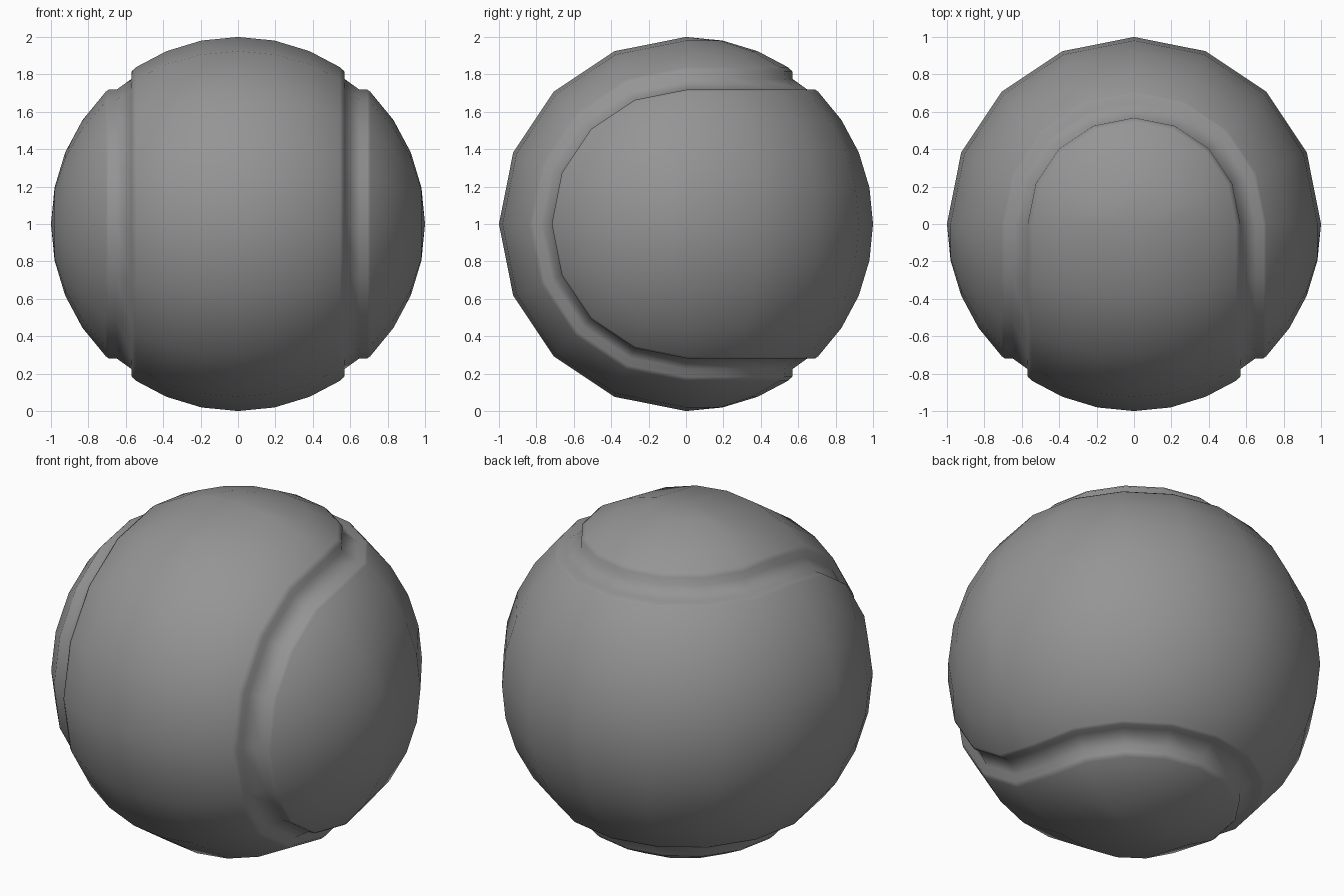
import bpy
import bmesh
from math import cos, sin, pi, radians

cube = bpy.data.objects.get("Cube")
if cube:
    bpy.data.objects.remove(cube, do_unlink=True)

grey = bpy.data.materials.new("felt grey")
grey.use_nodes = True
colour = (0.3, 0.3, 0.3, 1)
grey.diffuse_color = colour
grey.node_tree.nodes["Principled BSDF"].inputs["Base Color"].default_value = colour

STEP = 11.25    # degrees between profile points
SWEEP = 8       # segments in each half turn


def arc(angles):
    return [(sin(radians(a)), cos(radians(a))) for a in angles]


# Quarter outline: first panel, sunken seam, second panel
first_panel = arc([0, STEP, 2 * STEP, 33])
seam = [(0.568, 0.817), (0.57, 0.775), (0.65, 0.718), (0.692, 0.718)]
second_panel = arc([45, 5 * STEP, 6 * STEP, 7 * STEP, 90])
quarter = first_panel + seam + second_panel
upper = [(-x, z) for x, z in reversed(quarter[1:])] + quarter
right = quarter + [(x, -z) for x, z in reversed(quarter[:-1])]


def front_point(p, t):
    """Swing the upper outline forward about the x axis."""
    return (p[0], -p[1] * sin(t), 1 + p[1] * cos(t))


def back_point(p, t):
    """Swing the side outline backward about the z axis."""
    return (p[0] * cos(t), p[0] * sin(t), 1 + p[1])


def sweep(bm, outline, place):
    rings = [[bm.verts.new(place(p, pi * i / SWEEP)) for p in outline]
             for i in range(SWEEP + 1)]
    for a, b in zip(rings, rings[1:]):
        for j in range(len(outline) - 1):
            bm.faces.new((a[j], a[j + 1], b[j + 1], b[j]))


# Two half turns about crossed axes join into one ball with a winding seam
bm = bmesh.new()
sweep(bm, upper, front_point)
sweep(bm, right, back_point)
bmesh.ops.remove_doubles(bm, verts=bm.verts, dist=0.0005)
bmesh.ops.dissolve_degenerate(bm, edges=bm.edges, dist=0.0005)
bmesh.ops.recalc_face_normals(bm, faces=bm.faces)
for f in bm.faces:
    f.smooth = True
mesh = bpy.data.meshes.new("ball")
bm.to_mesh(mesh)
bm.free()
mesh.materials.append(grey)
ball = bpy.data.objects.new("ball", mesh)
bpy.context.collection.objects.link(ball)
